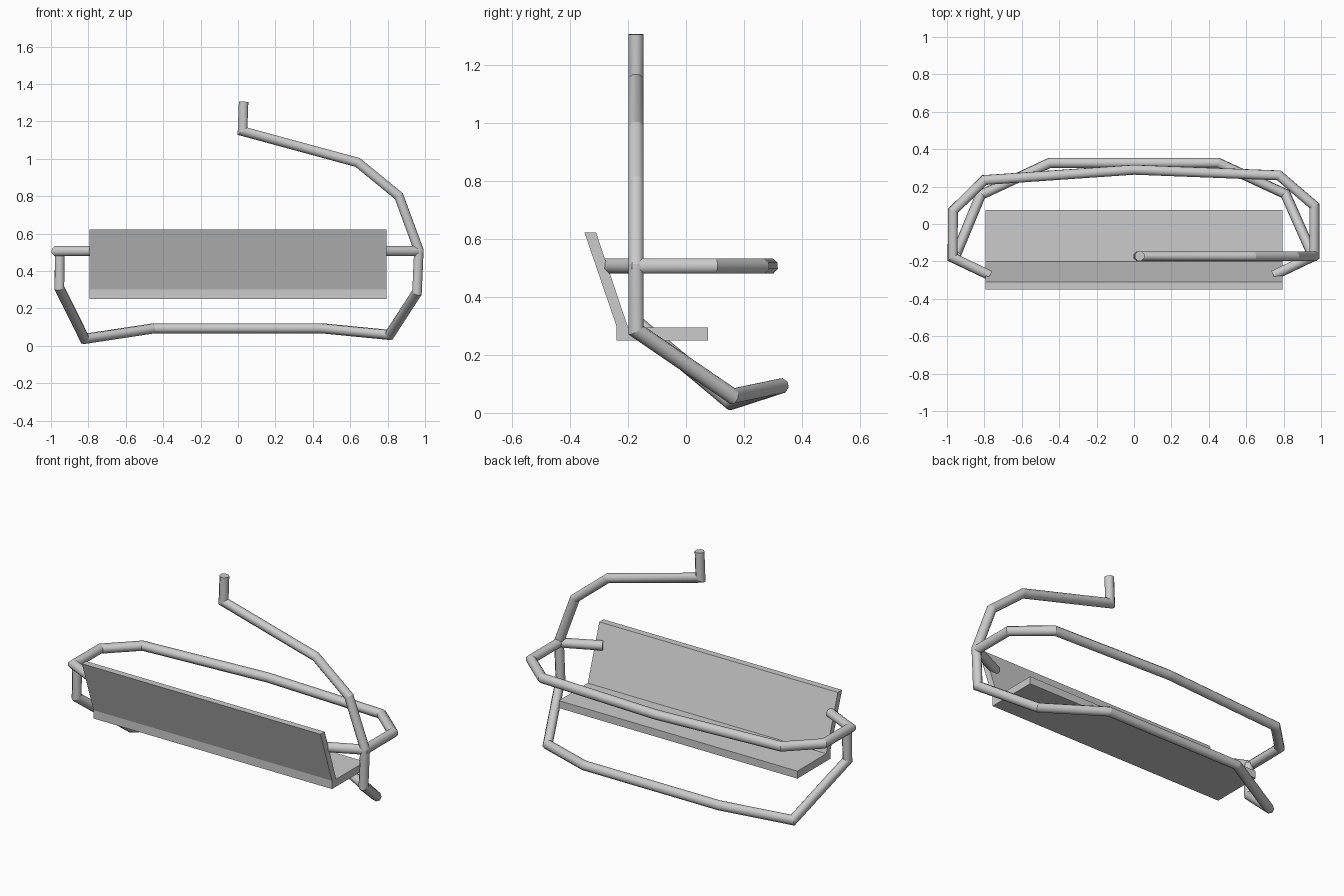
import bpy, bmesh, math
from mathutils import Vector

cube = bpy.data.objects.get("Cube")
if cube:
    bpy.data.objects.remove(cube, do_unlink=True)


def make_material(name, rgb):
    mat = bpy.data.materials.new(name)
    mat.use_nodes = True
    colour = (*rgb, 1)
    mat.diffuse_color = colour
    mat.node_tree.nodes["Principled BSDF"].inputs["Base Color"].default_value = colour
    return mat


grey = make_material("light grey metal", (0.6, 0.6, 0.6))


def finish(name, bm):
    bmesh.ops.recalc_face_normals(bm, faces=bm.faces)
    mesh = bpy.data.meshes.new(name)
    bm.to_mesh(mesh)
    bm.free()
    mesh.materials.append(grey)
    obj = bpy.data.objects.new(name, mesh)
    bpy.context.collection.objects.link(obj)
    return obj


def tube(name, points, radius=0.028, sides=8):
    """Sweep a round section along a path with mitred elbows and capped ends."""
    pts = [Vector(p) for p in points]
    dirs = [(b - a).normalized() for a, b in zip(pts, pts[1:])]
    bm = bmesh.new()
    u = dirs[0].orthogonal().normalized()
    v = dirs[0].cross(u)
    offsets = []
    for i in range(sides):
        a = math.tau * (i + 0.5) / sides
        offsets.append((u * math.cos(a) + v * math.sin(a)) * radius)
    ring = [bm.verts.new(pts[0] + o) for o in offsets]
    bm.faces.new(ring)
    rings = [ring]
    for i, d in enumerate(dirs):
        # slide the section along the segment onto the mitre plane
        normal = d if i + 1 == len(dirs) else (d + dirs[i + 1]).normalized()
        new = []
        for vert in rings[-1]:
            t = (pts[i + 1] - vert.co).dot(normal) / d.dot(normal)
            new.append(bm.verts.new(vert.co + d * t))
        for k in range(sides):
            j = (k + 1) % sides
            bm.faces.new((rings[-1][k], rings[-1][j], new[j], new[k])).smooth = True
        rings.append(new)
    bm.faces.new(rings[-1])
    for r in rings:
        for k in range(sides):
            bm.edges.get((r[k], r[(k + 1) % sides])).smooth = False
    return finish(name, bm)


def extrude_x(name, profile, half_width):
    """Extrude a (y, z) profile across the width."""
    bm = bmesh.new()
    face = bm.faces.new([bm.verts.new((-half_width, y, z)) for y, z in profile])
    out = bmesh.ops.extrude_face_region(bm, geom=[face])["geom"]
    verts = [g for g in out if isinstance(g, bmesh.types.BMVert)]
    bmesh.ops.translate(bm, verts=verts, vec=(2 * half_width, 0, 0))
    return finish(name, bm)


# Bench: flat seat with a leaning backrest
extrude_x("bench_seat", [(-0.24, 0.25), (0.075, 0.25), (0.075, 0.295), (-0.2, 0.295),
                         (-0.31, 0.622), (-0.35, 0.622), (-0.24, 0.3)], 0.795)

# Hanger arm running down one side into the footrest and up the other
tube("hanger_and_footrest", [
    (0.03, -0.172, 1.305), (0.024, -0.172, 1.147), (0.64, -0.172, 0.98),
    (0.86, -0.172, 0.8), (0.967, -0.172, 0.51), (0.957, -0.172, 0.285),
    (0.81, 0.16, 0.058), (0.45, 0.327, 0.093), (-0.45, 0.327, 0.093),
    (-0.82, 0.155, 0.037), (-0.955, -0.172, 0.31), (-0.953, -0.172, 0.505)], 0.0275)

# Safety bar looping round the open side
rail = [(-0.77, -0.275), (-0.97, -0.18), (-0.968, 0.07), (-0.8, 0.235), (0, 0.29),
        (0.775, 0.26), (0.965, 0.097), (0.965, -0.17), (0.745, -0.275)]
tube("safety_bar", [(x, y, 0.506) for x, y in rail])
